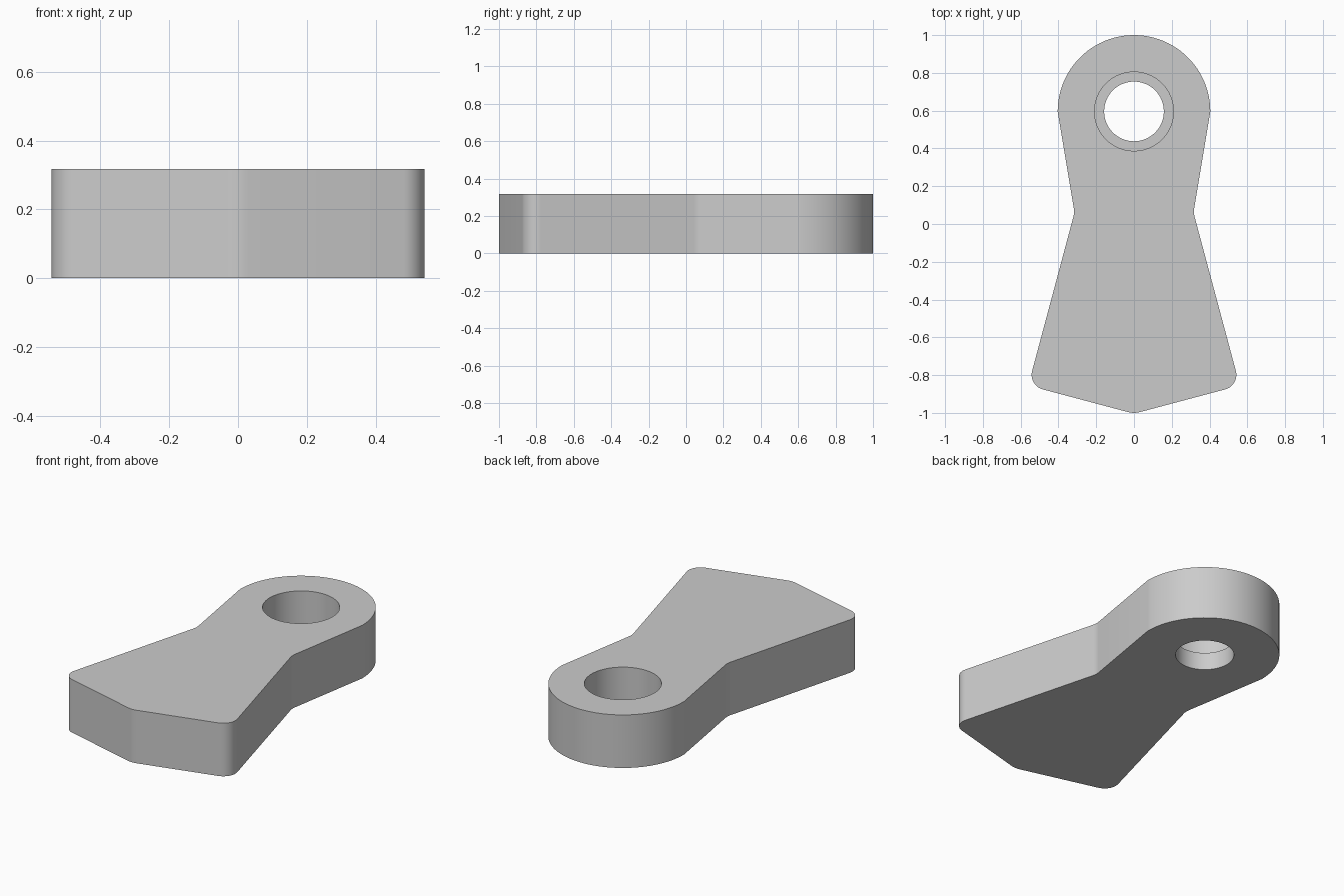
import bpy
import bmesh
from math import cos, sin, pi, tan
from mathutils import Vector

HEIGHT = 0.317
HUB = Vector((0, 0.596))
HUB_RADIUS = 0.404
BORE_RADIUS, COUNTERBORE_RADIUS, LEDGE = 0.158, 0.209, 0.104

cube = bpy.data.objects.get("Cube")
if cube:
    bpy.data.objects.remove(cube, do_unlink=True)

grey = bpy.data.materials.new("plain grey")
grey.use_nodes = True
colour = (0.6, 0.6, 0.6, 1)
grey.diffuse_color = colour
grey.node_tree.nodes["Principled BSDF"].inputs["Base Color"].default_value = colour


def fillet(before, corner, after, radius, steps):
    """Points of a tangent arc that rounds one corner."""
    a = (before - corner).normalized()
    b = (after - corner).normalized()
    half = a.angle(b) / 2
    centre = corner + (a + b).normalized() * radius / sin(half)
    start = corner + a * radius / tan(half) - centre
    end = corner + b * radius / tan(half) - centre
    sweep = pi - 2 * half
    return [centre + (start * sin(sweep * (1 - t)) + end * sin(sweep * t)) / sin(sweep)
            for t in (i / steps for i in range(steps + 1))]


def make_object(name, bm):
    bmesh.ops.recalc_face_normals(bm, faces=bm.faces)
    mesh = bpy.data.meshes.new(name)
    bm.to_mesh(mesh)
    bm.free()
    mesh.materials.append(grey)
    obj = bpy.data.objects.new(name, mesh)
    bpy.context.collection.objects.link(obj)
    return obj


# Outline: hub arc, then waist, flared corner and shallow tip, mirrored
hub_side = HUB + Vector((HUB_RADIUS, 0))
waist = Vector((0.315, 0.06))
corner = Vector((0.56, -0.855))
tip = Vector((0, -1.004))
mirror = lambda p: Vector((-p.x, p.y))

side = fillet(hub_side, waist, corner, 0.1, 4)
side += fillet(waist, corner, tip, 0.08, 12)
hub_arc = [HUB + HUB_RADIUS * Vector((cos(pi * i / 48), sin(pi * i / 48)))
           for i in range(49)]
nose = fillet(corner, tip, mirror(corner), 0.12, 6)
outline = hub_arc + [mirror(p) for p in side] + nose[::-1] + side[::-1]

# Solid lever plate
bm = bmesh.new()
base = bm.faces.new([bm.verts.new((p.x, p.y, 0)) for p in outline])
top = bmesh.ops.extrude_face_region(bm, geom=[base])["geom"]
bmesh.ops.translate(bm, vec=(0, 0, HEIGHT),
                    verts=[v for v in top if isinstance(v, bmesh.types.BMVert)])
lever = make_object("lever_plate", bm)

# Stepped pin that cuts the bore and the counterbore
profile = [(0, -0.1), (BORE_RADIUS, -0.1), (BORE_RADIUS, LEDGE),
           (COUNTERBORE_RADIUS, LEDGE), (COUNTERBORE_RADIUS, 0.5), (0, 0.5)]
bm = bmesh.new()
points = [bm.verts.new((r, 0, z)) for r, z in profile]
edges = [bm.edges.new(pair) for pair in zip(points, points[1:])]
bmesh.ops.spin(bm, geom=points + edges, cent=(0, 0, 0), axis=(0, 0, 1),
               angle=2 * pi, steps=64)
bmesh.ops.remove_doubles(bm, verts=bm.verts, dist=0.0001)
bmesh.ops.translate(bm, vec=(0, HUB.y, 0), verts=bm.verts)
pin = make_object("bore_cutter", bm)
pin.hide_render = True

# Cut the hole, then shade with sharp rims
cut = lever.modifiers.new("bore", 'BOOLEAN')
cut.operation = 'DIFFERENCE'
cut.solver = 'EXACT'
cut.object = pin
bpy.ops.object.select_all(action='DESELECT')
lever.select_set(True)
bpy.context.view_layer.objects.active = lever
bpy.ops.object.modifier_apply(modifier=cut.name)
bpy.data.objects.remove(pin, do_unlink=True)
bpy.ops.object.shade_smooth_by_angle(angle=pi / 6)
